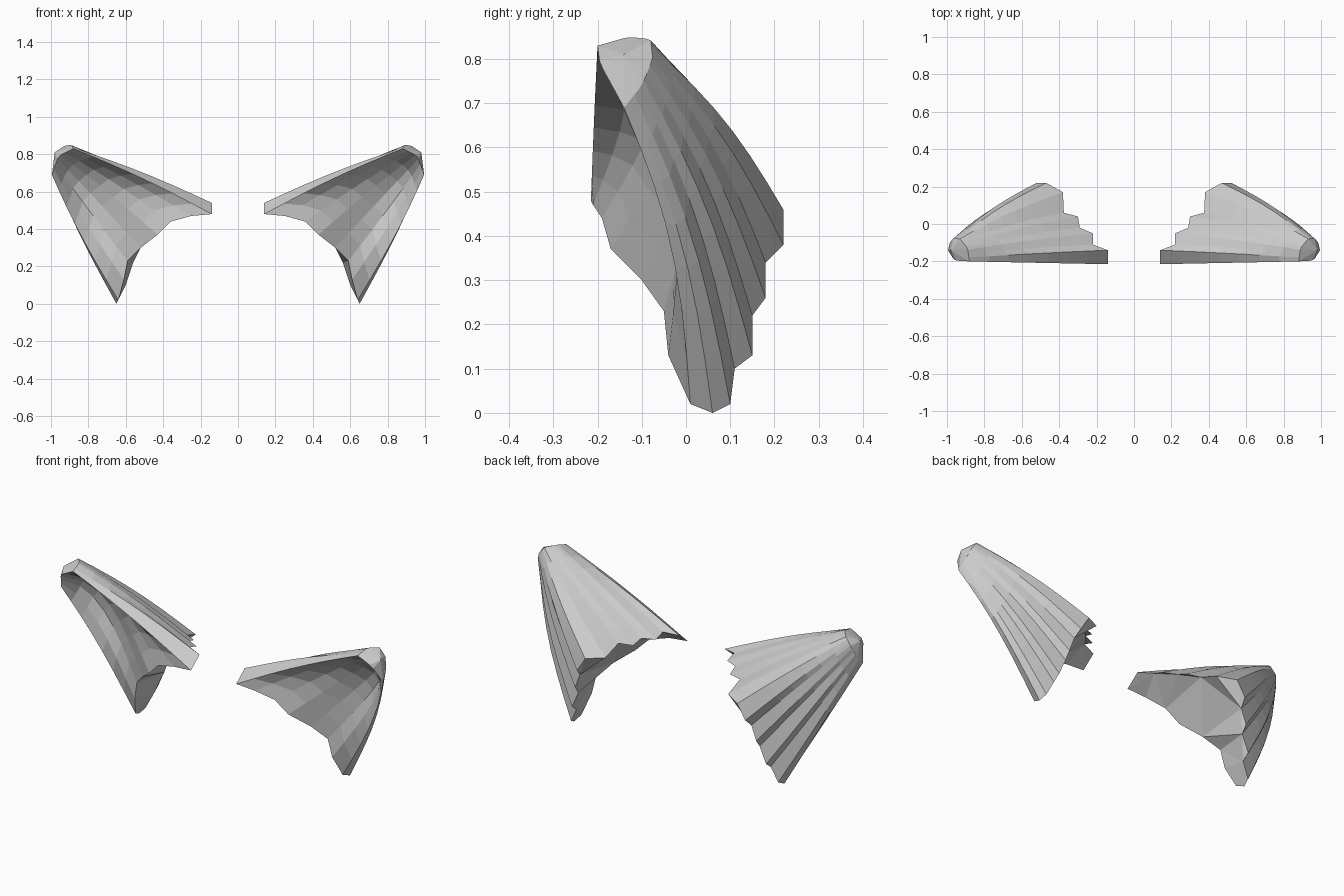
import bpy, bmesh, math
from mathutils import Vector as V

if "Cube" in bpy.data.objects:
    bpy.data.objects.remove(bpy.data.objects["Cube"])


def along(points, s):
    """Point at fraction s of a polyline with evenly weighted segments."""
    f = s * (len(points) - 1)
    i = min(int(f), len(points) - 2)
    return V(points[i]).lerp(V(points[i + 1]), f - i)


# Stepped trailing edge of the pleated back, from inner tip to lower tip
back_end = [(.14, -.215, .48), (.14, -.14, .54), (.22, -.11, .55), (.22, -.05, .53),
            (.29, -.02, .53), (.30, .04, .51), (.375, .06, .51), (.38, .17, .47),
            (.47, .22, .46), (.52, .22, .38), (.53, .18, .34), (.56, .18, .26),
            (.56, .15, .22), (.60, .15, .13), (.60, .11, .10), (.64, .10, .02),
            (.65, .06, 0), (.64, .01, .02)]
# Smooth trailing edge of the hollow front
front_end = [(.14, -.215, .48), (.25, -.21, .47), (.36, -.19, .44), (.43, -.17, .37),
             (.52, -.10, .30), (.59, -.05, .23), (.61, -.04, .13), (.64, .01, .02)]
# Rounded shoulder: back arc and front rim
back_start = [(.88, -.20, .83), (.89, -.13, .85), (.93, -.08, .845), (.965, -.075, .80),
              (.985, -.10, .74), (.995, -.14, .69)]
front_start = [(.88, -.20, .83), (.96, -.195, .79), (.995, -.14, .69)]

N, M, ROWS = len(back_end), len(front_end), 7
bm = bmesh.new()


def loft(start, end, n, shift):
    grid = []
    for r in range(ROWS + 1):
        t = r / ROWS
        row = []
        for i in range(n):
            s = i / (n - 1)
            p = along(start, s).lerp(V(end[i]), t)
            # Outward bow shared by both sheets, so that their rims meet
            p += V((.03 * s, .03 * s ** 4, .015 + .01 * s)) * math.sin(math.pi * t)
            row.append(bm.verts.new(p + shift(s, t)))
        grid.append(row)
    for a, b in zip(grid, grid[1:]):
        for i in range(n - 1):
            bm.faces.new((a[i], a[i + 1], b[i + 1], b[i]))
    return grid


# Pleated back and hollow front
back = loft(back_start, back_end, N,
            lambda s, t: V((0, .012, 0)) * math.sin(math.pi * s) * math.sin(math.pi * t))
front = loft(front_start, front_end, M,
             lambda s, t: V((0, .15, 0)) * math.sin(math.pi * s) * math.sin(math.pi * t ** .7))

# Cap closing the trailing end, and domed shoulder over the start ring
bm.faces.new(back[-1] + front[-1][::-1][1:-1])
dome = bm.verts.new((.98, -.14, .81))
ring = back[0] + front[0][::-1][1:-1]
for p, q in zip(ring, ring[1:] + ring[:1]):
    bm.faces.new((p, q, dome))

bmesh.ops.remove_doubles(bm, verts=bm.verts, dist=.0005)
bmesh.ops.triangulate(bm, faces=[f for f in bm.faces if len(f.verts) > 4])
bmesh.ops.recalc_face_normals(bm, faces=bm.faces)

mesh = bpy.data.meshes.new("pleated_wings")
bm.to_mesh(mesh)
bm.free()
wings = bpy.data.objects.new("pleated_wings", mesh)
bpy.context.collection.objects.link(wings)
mirror = wings.modifiers.new("mirror", 'MIRROR')
mirror.use_axis = (True, False, False)
